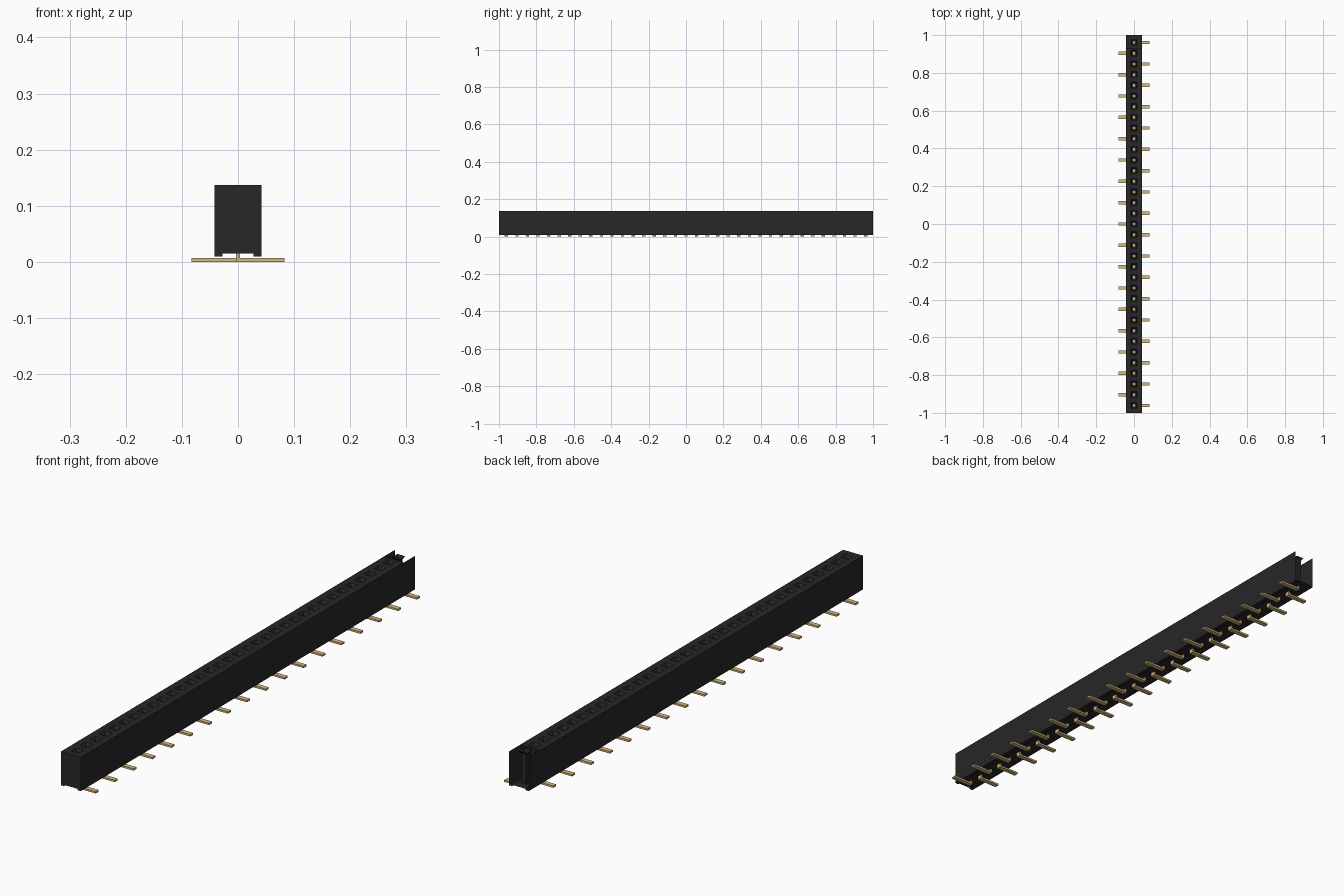
import bpy, bmesh

cube = bpy.data.objects.get("Cube")
if cube:
    bpy.data.objects.remove(cube, do_unlink=True)

COUNT = 35
PITCH = 0.0565
FIRST = -PITCH * (COUNT - 1) / 2
HALF_W, TOP = 0.042, 0.137


def material(name, rgb):
    m = bpy.data.materials.new(name)
    m.use_nodes = True
    m.diffuse_color = (*rgb, 1)
    bsdf = m.node_tree.nodes["Principled BSDF"]
    bsdf.inputs["Base Color"].default_value = (*rgb, 1)
    bsdf.inputs["Roughness"].default_value = 0.6
    return m


black = material("black plastic", (0.021, 0.020, 0.020))
gold = material("pin gold", (0.68, 0.48, 0.21))


def finish(name, bm, mat):
    bmesh.ops.remove_doubles(bm, verts=bm.verts, dist=1e-5)
    mesh = bpy.data.meshes.new(name)
    bm.to_mesh(mesh)
    bm.free()
    mesh.materials.append(mat)
    ob = bpy.data.objects.new(name, mesh)
    bpy.context.collection.objects.link(ob)
    return ob


def array(ob, count, step):
    mod = ob.modifiers.new("row", "ARRAY")
    mod.count = count
    mod.use_relative_offset = False
    mod.use_constant_offset = True
    mod.constant_offset_displace = (0, step, 0)


# Housing: thin-walled channel, closed at the front, open at the back
profile = [(-HALF_W, TOP), (-HALF_W, 0.010), (-0.028, 0.010), (-0.028, 0.015),
           (0.028, 0.015), (0.028, 0.010), (HALF_W, 0.010), (HALF_W, TOP)]
bm = bmesh.new()
near = [bm.verts.new((x, -1, z)) for x, z in profile]
far = [bm.verts.new((x, 1, z)) for x, z in profile]
for i in range(len(profile) - 1):
    bm.faces.new((near[i], far[i], far[i + 1], near[i + 1]))
bm.faces.new(near)
# Strip of top between the front edge and the first socket cell
edge = FIRST - PITCH / 2
bm.faces.new([bm.verts.new(p) for p in ((-HALF_W, -1, TOP), (HALF_W, -1, TOP),
                                       (HALF_W, edge, TOP), (-HALF_W, edge, TOP))])
finish("housing", bm, black)


# Socket: optional top plate, chamfered mouth, square shaft
def socket(name, with_plate):
    bm = bmesh.new()
    rings = [(0.016, 0.016, TOP), (0.010, 0.010, TOP - 0.010), (0.010, 0.010, 0.015)]
    if with_plate:
        rings.insert(0, (HALF_W, PITCH / 2, TOP))
    loops = [[bm.verts.new((sx * a, sy * b, z))
              for sx, sy in ((-1, -1), (1, -1), (1, 1), (-1, 1))] for a, b, z in rings]
    for outer, inner in zip(loops, loops[1:]):
        for i in range(4):
            j = (i + 1) % 4
            bm.faces.new((outer[i], outer[j], inner[j], inner[i]))
    return finish(name, bm, black)


sockets = socket("socket_row", True)
sockets.location.y = FIRST
array(sockets, COUNT - 1, PITCH)
last = socket("end_socket", False)
last.location.y = -FIRST


# Pins: bent strip with a wider contact head inside the socket
def pin_row(name, side, count, start):
    t = 0.0034
    outline = [(-t, 0), (0.083, 0), (0.083, 0.007), (t, 0.007), (t, 0.080),
               (0.007, 0.086), (0.007, 0.106), (-0.007, 0.106), (-0.007, 0.086), (-t, 0.080)]
    bm = bmesh.new()
    face = bm.faces.new([bm.verts.new((side * x, -0.0088, z)) for x, z in outline])
    ext = bmesh.ops.extrude_face_region(bm, geom=[face])
    moved = [v for v in ext["geom"] if isinstance(v, bmesh.types.BMVert)]
    bmesh.ops.translate(bm, vec=(0, 0.0176, 0), verts=moved)
    bmesh.ops.recalc_face_normals(bm, faces=bm.faces)
    ob = finish(name, bm, gold)
    ob.location.y = start
    array(ob, count, 2 * PITCH)


pin_row("left_pins", 1, 18, FIRST)
pin_row("right_pins", -1, 17, FIRST + PITCH)
